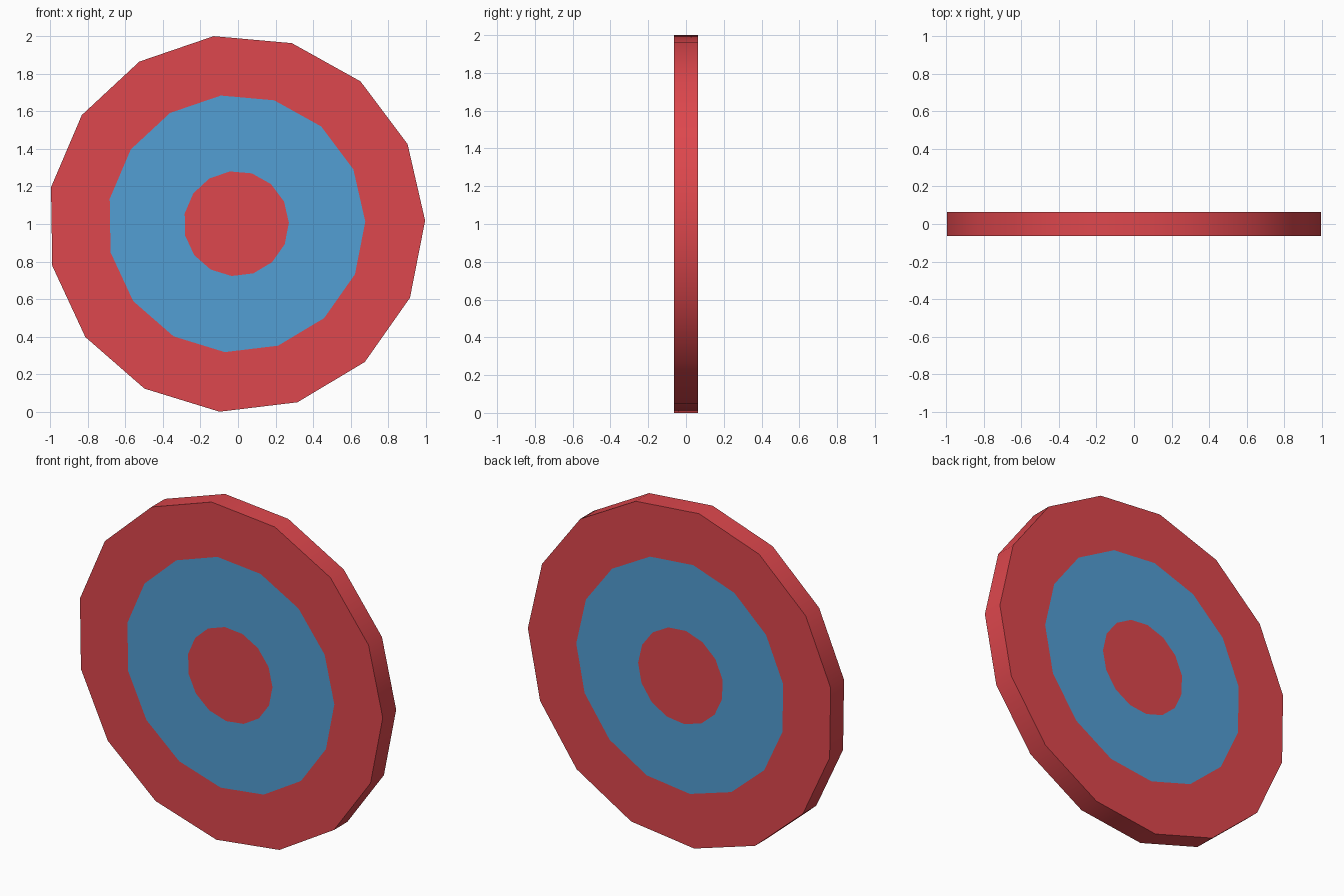
import bpy, bmesh, math

if "Cube" in bpy.data.objects:
    bpy.data.objects.remove(bpy.data.objects["Cube"])

SIDES = 15
PHASE = math.radians(0.9)
CX, CZ = -0.009, 1.002
HALF = 0.063
RADII = [1.0055, 0.687, 0.28]   # rim, blue band, bullseye


def material(name, rgb):
    m = bpy.data.materials.new(name)
    m.diffuse_color = (*rgb, 1.0)
    m.use_nodes = True
    m.node_tree.nodes["Principled BSDF"].inputs["Base Color"].default_value = m.diffuse_color
    return m


red = material("red paint", (0.73, 0.063, 0.074))
blue = material("blue paint", (0.084, 0.342, 0.658))

bm = bmesh.new()


def ring(radius, y):
    return [bm.verts.new((CX + radius * math.cos(PHASE + math.tau * i / SIDES), y,
                          CZ + radius * math.sin(PHASE + math.tau * i / SIDES)))
            for i in range(SIDES)]


def bridge(a, b, mat, smooth=False):
    for i in range(SIDES):
        j = (i + 1) % SIDES
        f = bm.faces.new((a[i], a[j], b[j], b[i]))
        f.material_index = mat
        f.smooth = smooth


# Painted faces: red border, blue band, red bullseye on both sides
outer = []
for y in (-HALF, HALF):
    rings = [ring(r, y) for r in RADII]
    bridge(rings[0], rings[1], 0)
    bridge(rings[1], rings[2], 1)
    bm.faces.new(rings[2]).material_index = 0
    outer.append(rings[0])

# Rim, smooth around and sharp against the flat faces
bridge(outer[0], outer[1], 0, True)
bmesh.ops.recalc_face_normals(bm, faces=bm.faces)

mesh = bpy.data.meshes.new("target_disc")
bm.to_mesh(mesh)
bm.free()
mesh.materials.append(red)
mesh.materials.append(blue)
disc = bpy.data.objects.new("target_disc", mesh)
bpy.context.collection.objects.link(disc)
bpy.context.view_layer.objects.active = disc
disc.select_set(True)
bpy.ops.object.shade_smooth_by_angle(angle=math.radians(30))
